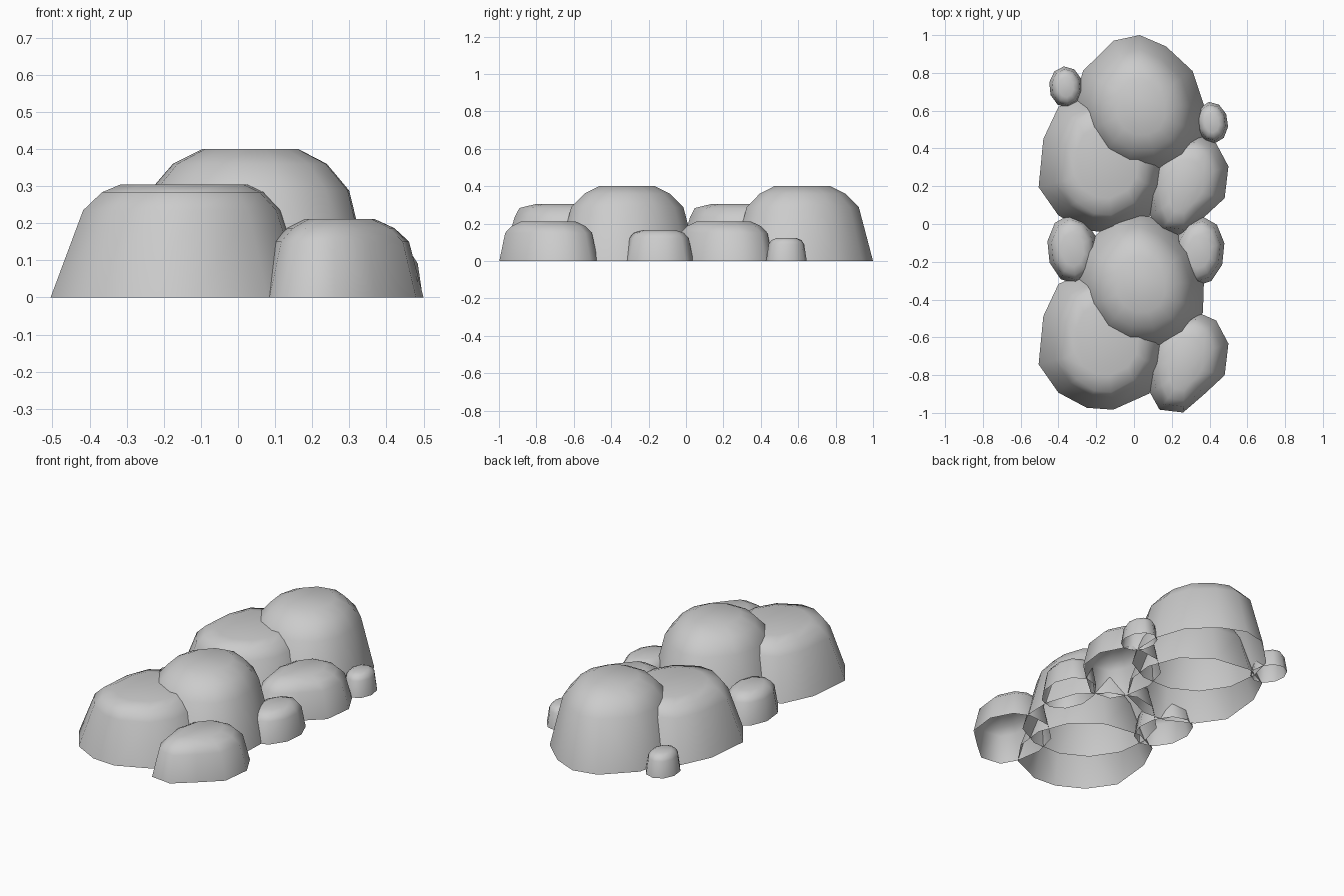
import bpy, bmesh, math

if "Cube" in bpy.data.objects:
    bpy.data.objects.remove(bpy.data.objects["Cube"])


def rock(name, base, height, centre, rings, dy=0.0):
    """Open-bottomed boulder: base outline lofted through shrinking rings.
    rings = (z fraction, x scale, y scale) about the centre."""
    cx, cy = centre
    bm = bmesh.new()
    loops = []
    for fz, sx, sy in [(0, 1, 1)] + rings:
        loops.append([bm.verts.new((cx + (x - cx) * sx,
                                    cy + (y - cy) * sy + dy,
                                    height * fz)) for x, y in base])
    n = len(base)
    for a, b in zip(loops, loops[1:]):
        for i in range(n):
            j = (i + 1) % n
            bm.faces.new((a[i], a[j], b[j], b[i]))
    bm.faces.new(loops[-1])
    bottom = bm.faces.new(loops[0])
    bmesh.ops.recalc_face_normals(bm, faces=bm.faces[:])
    bmesh.ops.delete(bm, geom=[bottom], context='FACES_ONLY')
    for f in bm.faces:
        f.smooth = True
    me = bpy.data.meshes.new(name)
    bm.to_mesh(me)
    bm.free()
    ob = bpy.data.objects.new(name, me)
    bpy.context.collection.objects.link(ob)
    return ob


def oval(cx, cy, rx, ry, tilt, n=10):
    """Tilted ellipse outline for the pebbles."""
    c, s = math.cos(tilt), math.sin(tilt)
    pts = []
    for i in range(n):
        a = 2 * math.pi * (i + 0.5) / n
        x, y = rx * math.cos(a), ry * math.sin(a)
        pts.append((cx + x * c - y * s, cy + x * s + y * c))
    return pts


tall = [(-.11, .97), (.03, 1.0), (.17, .94), (.31, .81), (.37, .63), (.365, .47),
        (.29, .33), (.14, .25), (-.04, .25), (-.19, .33), (-.29, .48), (-.31, .66), (-.27, .81)]
wide = [(-.40, .62), (-.48, .45), (-.505, .195), (-.40, .045), (-.25, -.035), (-.11, -.045),
        (.08, .04), (.18, .18), (.20, .36), (.13, .54), (-.03, .66), (-.25, .69)]
low = [(.345, .467), (.435, .427), (.50, .305), (.48, .137), (.37, .035), (.26, -.06),
       (.135, -.045), (.085, .045), (.06, .20), (.10, .35), (.21, .45)]

# Three boulders, repeated in a front and a back cluster
for tag, dy in (("back", 0.0), ("front", -0.938)):
    rock("tall_boulder_" + tag, tall, 0.40, (.035, .62),
         [(.72, .79, .80), (.90, .61, .61), (1, .38, .40)], dy)
    rock("wide_boulder_" + tag, wide, 0.305, (-.14, .325),
         [(.77, .76, .82), (.93, .62, .75), (1, .48, .51)], dy)
    rock("low_boulder_" + tag, low, 0.212, (.27, .20),
         [(.71, .83, .88), (.88, .66, .75), (1, .42, .55)], dy)

# Pebbles tucked in along both sides
pebble_rings = [(.74, .84, .87), (.91, .69, .73), (1, .45, .49)]
for name, cx, cy, rx, ry, tilt, h in (
        ("middle_pebble_left", -.325, -.135, .135, .185, .10, .165),
        ("middle_pebble_right", .345, -.145, .135, .185, -.10, .165),
        ("small_pebble_left", -.36, .725, .09, .11, .10, .123),
        ("small_pebble_right", .413, .537, .085, .11, .15, .123)):
    rock(name, oval(cx, cy, rx, ry, tilt), h, (cx, cy), pebble_rings)
